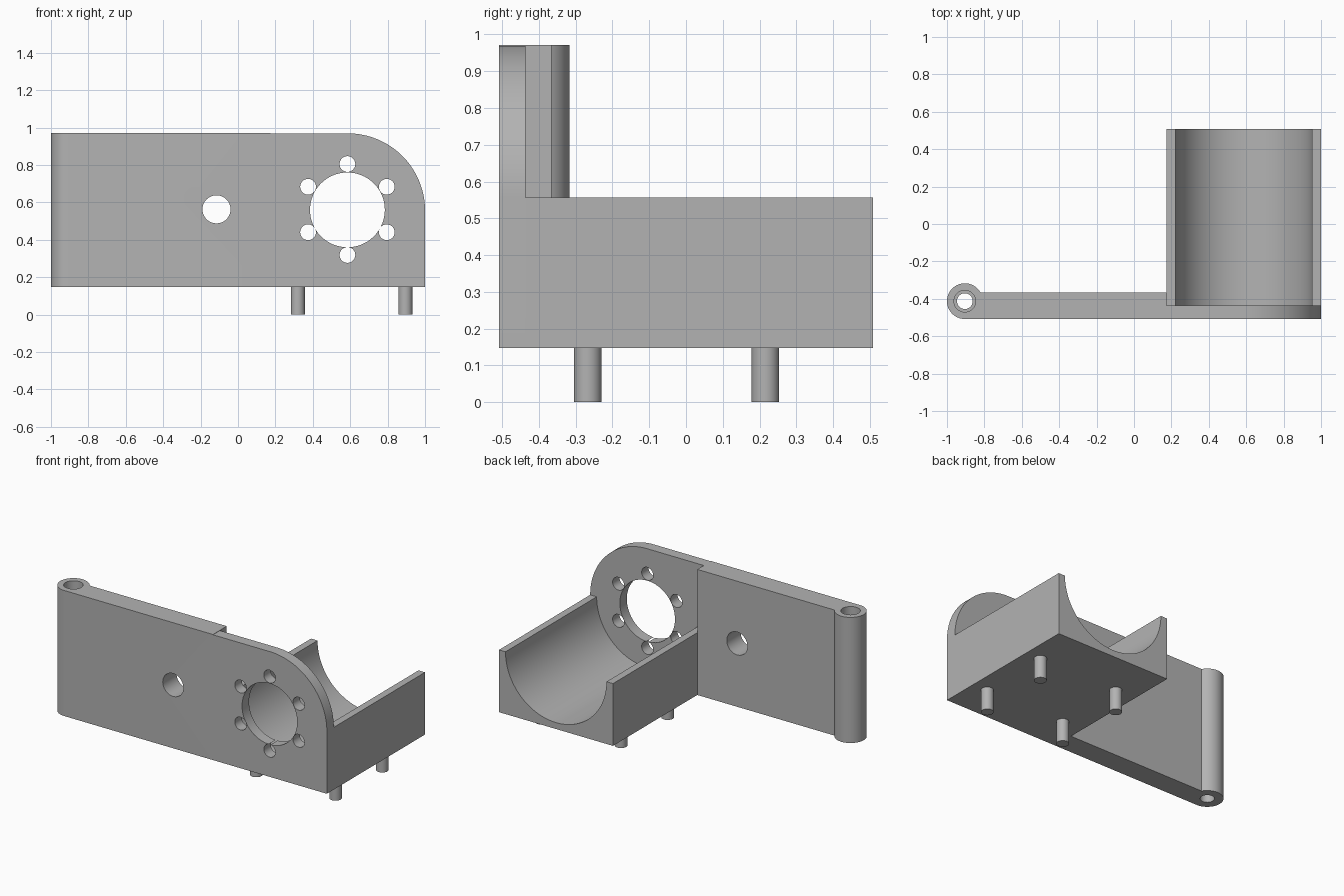
import bpy, bmesh, math
from mathutils import Matrix

if "Cube" in bpy.data.objects:
    bpy.data.objects.remove(bpy.data.objects["Cube"], do_unlink=True)

# Single grey plastic
grey = bpy.data.materials.new("plain_grey")
grey.use_nodes = True
colour = (0.45, 0.45, 0.45, 1)
grey.diffuse_color = colour
grey.node_tree.nodes["Principled BSDF"].inputs["Base Color"].default_value = colour

# Main dimensions
CX, CZ, R = 0.587, 0.556, 0.413       # axis and outer radius of the round end
LEFT, RIGHT = CX - R, CX + R
FRONT, BACK, FACE_BACK, ARM_BACK = -0.508, 0.508, -0.436, -0.365
BASE, ARM_TOP = 0.148, 0.971
TROUGH_R = 0.366
HX, HY, HR = -0.9045, -0.4125, 0.0955  # hinge barrel


def finish(name, bm):
    bmesh.ops.recalc_face_normals(bm, faces=bm.faces)
    mesh = bpy.data.meshes.new(name)
    bm.to_mesh(mesh)
    bm.free()
    mesh.materials.append(grey)
    obj = bpy.data.objects.new(name, mesh)
    bpy.context.collection.objects.link(obj)
    return obj


def prism(name, outline, y0, y1):
    """Extrude an x-z outline along y."""
    bm = bmesh.new()
    face = bm.faces.new([bm.verts.new((x, y0, z)) for x, z in outline])
    new = bmesh.ops.extrude_face_region(bm, geom=[face])["geom"]
    verts = [v for v in new if isinstance(v, bmesh.types.BMVert)]
    bmesh.ops.translate(bm, verts=verts, vec=(0, y1 - y0, 0))
    return finish(name, bm)


def cylinder(name, a, b, r, start, end, axis="Z", segments=64):
    """Cylinder on z at (x=a, y=b), or on y at (x=a, z=b)."""
    mid = (start + end) / 2
    if axis == "Z":
        m = Matrix.Translation((a, b, mid))
    else:
        m = Matrix.Translation((a, mid, b)) @ Matrix.Rotation(math.pi / 2, 4, "X")
    bm = bmesh.new()
    bmesh.ops.create_cone(bm, cap_ends=True, segments=segments, radius1=r,
                          radius2=r, depth=end - start, matrix=m)
    return finish(name, bm)


def arc(r, a0, a1, n):
    angles = [math.radians(a0 + (a1 - a0) * i / n) for i in range(n + 1)]
    return [(CX + r * math.cos(t), CZ + r * math.sin(t)) for t in angles]


def combine(target, tool, operation):
    mod = target.modifiers.new(operation, "BOOLEAN")
    mod.operation, mod.solver, mod.object = operation, "EXACT", tool
    bpy.context.view_layer.objects.active = target
    bpy.ops.object.modifier_apply(modifier=mod.name)
    bpy.data.objects.remove(tool, do_unlink=True)


# Face plate with one rounded upper corner
body = prism("bracket_body",
             [(LEFT, BASE), (RIGHT, BASE)] + arc(R, 0, 90, 32) + [(LEFT, CZ + R)],
             FRONT, FACE_BACK)

# Half-round cradle behind the face plate
cradle = prism("cradle",
               [(LEFT, CZ), (LEFT, BASE), (RIGHT, BASE), (RIGHT, CZ)]
               + arc(TROUGH_R, 0, -180, 64), FACE_BACK, BACK)
combine(body, cradle, "UNION")

# Thick side arm and hinge barrel
arm = prism("arm", [(HX, BASE), (LEFT, BASE), (LEFT, ARM_TOP), (HX, ARM_TOP)],
            FRONT, ARM_BACK)
combine(arm, cylinder("barrel", HX, HY, HR, BASE, ARM_TOP), "UNION")
combine(body, arm, "UNION")

# Stepped hinge bore
combine(body, cylinder("bore", HX, HY, 0.042, 0, 1.2), "DIFFERENCE")
combine(body, cylinder("counterbore", HX, HY, 0.058, 0.25, 1.2), "DIFFERENCE")

# Arm hole, central opening and ring of screw holes
holes = [(-0.115, 0.563, 0.075), (CX - 0.002, CZ + 0.004, 0.2)]
for i in range(6):
    t = math.radians(90 + 60 * i)
    holes.append((CX - 0.002 + 0.243 * math.cos(t),
                  CZ + 0.006 + 0.243 * math.sin(t), 0.042))
for x, z, r in holes:
    combine(body, cylinder("hole", x, z, r, FRONT - 0.1, ARM_BACK + 0.03, "Y"),
            "DIFFERENCE")

# Merge coplanar faces left by the joins
bm = bmesh.new()
bm.from_mesh(body.data)
bmesh.ops.remove_doubles(bm, verts=bm.verts, dist=0.0001)
bmesh.ops.dissolve_limit(bm, angle_limit=math.radians(0.5),
                         verts=bm.verts, edges=bm.edges)
bm.to_mesh(body.data)
bm.free()

# Four locating pegs underneath
parts = [body]
for side, x in (("right", 0.32), ("left", 0.895)):
    for end, y in (("front", -0.267), ("back", 0.216)):
        parts.append(cylinder(f"{end}_{side}_peg", x, y, 0.0375, 0, BASE,
                              segments=32))

# Smooth the round walls, keep edges sharp
bpy.ops.object.select_all(action="DESELECT")
for obj in parts:
    obj.select_set(True)
bpy.context.view_layer.objects.active = body
bpy.ops.object.shade_smooth_by_angle(angle=math.radians(30))
